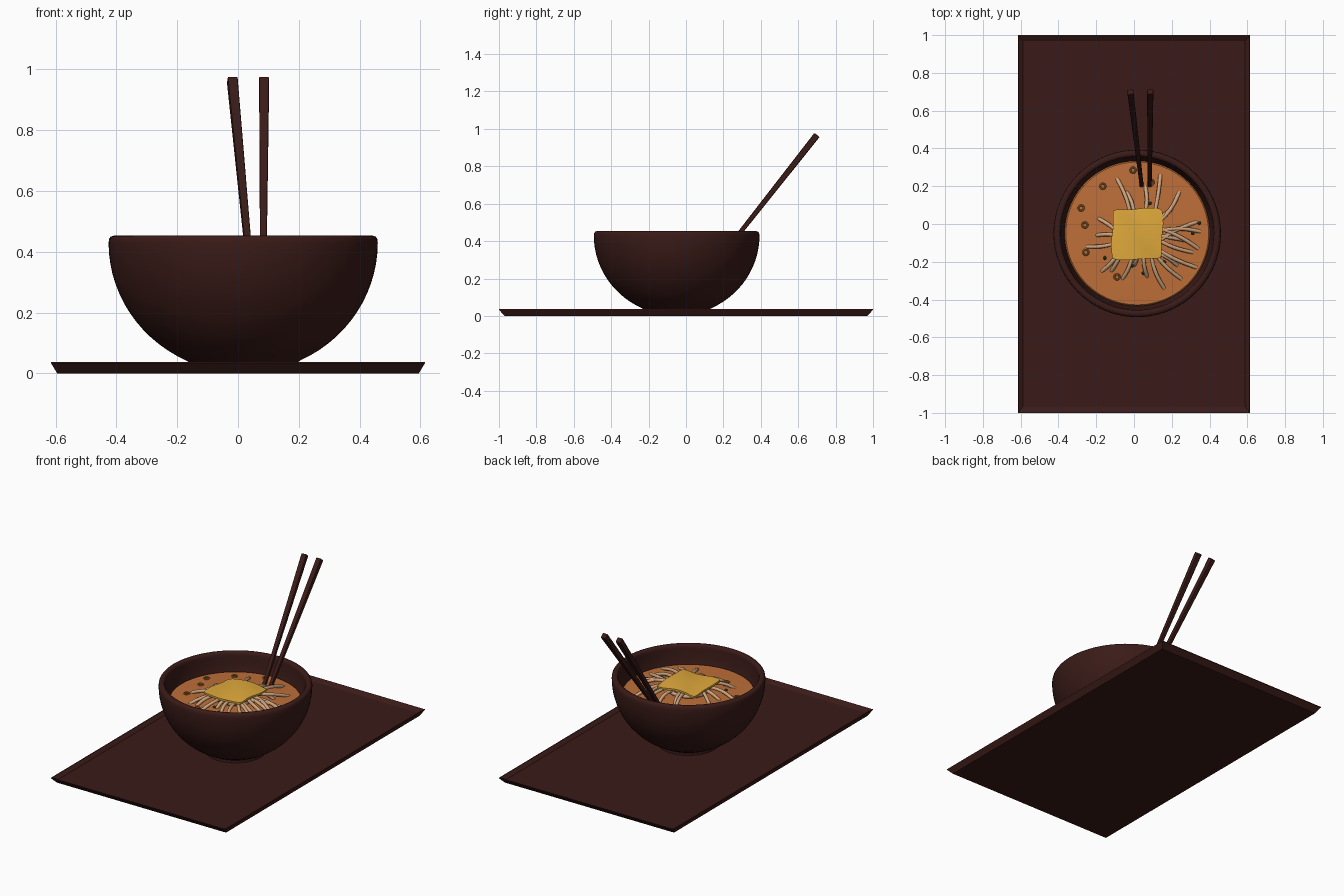
import bpy, bmesh, math, random
from mathutils import Vector

if "Cube" in bpy.data.objects:
    bpy.data.objects.remove(bpy.data.objects["Cube"])

random.seed(4)
CX, CY, SOUP = 0.017, -0.05, 0.34


def mat(name, r, g, b):
    m = bpy.data.materials.new(name)
    m.diffuse_color = (r, g, b, 1)
    m.use_nodes = True
    m.node_tree.nodes["Principled BSDF"].inputs["Base Color"].default_value = m.diffuse_color
    return m


WOOD = mat("dark_wood", 0.042, 0.011, 0.009)
BROTH = mat("broth", 0.52, 0.16, 0.04)
NOODLE = mat("noodle", 0.62, 0.37, 0.2)
EGG = mat("egg", 0.75, 0.4, 0.045)
RING = mat("onion_ring", 0.36, 0.14, 0.04)
HERB = mat("herb", 0.04, 0.08, 0.03)


def add(name, bm, material, smooth=None):
    bmesh.ops.recalc_face_normals(bm, faces=bm.faces)
    me = bpy.data.meshes.new(name)
    bm.to_mesh(me)
    bm.free()
    ob = bpy.data.objects.new(name, me)
    bpy.context.collection.objects.link(ob)
    me.materials.append(material)
    if smooth:
        bpy.ops.object.select_all(action='DESELECT')
        bpy.context.view_layer.objects.active = ob
        ob.select_set(True)
        bpy.ops.object.shade_smooth_by_angle(angle=math.radians(smooth))
    return ob


def loft(name, rings, material, closed=False, smooth=None):
    """Skin a list of equal-length point rings, capping both ends unless closed."""
    bm = bmesh.new()
    vs = [[bm.verts.new(p) for p in r] for r in rings]
    n = len(vs[0])
    pairs = list(zip(vs, vs[1:])) + ([(vs[-1], vs[0])] if closed else [])
    for a, b in pairs:
        for i in range(n):
            j = (i + 1) % n
            bm.faces.new((a[i], a[j], b[j], b[i]))
    if not closed:
        bm.faces.new(vs[0])
        bm.faces.new(vs[-1])
    return add(name, bm, material, smooth)


def lathe(name, profile, material, n=96):
    rings = [[(CX + r * math.cos(2 * math.pi * i / n), CY + r * math.sin(2 * math.pi * i / n), z)
              for i in range(n)] for r, z in profile]
    return loft(name, rings, material, smooth=40)


def tube(name, pts, radii, sides, material, closed=False, smooth=None, turn=0):
    """Sweep a regular polygon along a path."""
    pts = [Vector(p) for p in pts]
    rings, n = [], len(pts)
    for k, p in enumerate(pts):
        if closed:
            t = pts[(k + 1) % n] - pts[k - 1]
        else:
            t = pts[min(k + 1, n - 1)] - pts[max(k - 1, 0)]
        t.normalize()
        u = t.cross(Vector((0, 0, 1))).normalized()
        v = u.cross(t)
        ang = [turn + 2 * math.pi * i / sides for i in range(sides)]
        rings.append([p + (u * math.cos(a) + v * math.sin(a)) * radii[k] for a in ang])
    return loft(name, rings, material, closed, smooth)


# Tray with flared rim and recessed floor
def rect(x, y, z):
    return [(-x, -y, z), (x, -y, z), (x, y, z), (-x, y, z)]


loft("tray", [rect(0.595, 0.97, 0), rect(0.615, 1.0, 0.033), rect(0.615, 1.0, 0.037),
              rect(0.611, 0.996, 0.037), rect(0.588, 0.968, 0.02)], WOOD)

# Bowl: foot, round outer wall, rolled rim, inner wall
outer = []
for i in range(15):
    a = math.radians(-65 + i * 65 / 14)
    outer.append((0.443 * math.cos(a), 0.43 + 0.428 * math.sin(a)))
inner = []
for i in range(14):
    a = math.radians(-i * 85 / 13)
    inner.append((0.405 * math.cos(a), 0.425 + 0.37 * math.sin(a)))
lathe("bowl", [(0.178, 0.018), (0.178, 0.036)] + outer
      + [(0.441, 0.443), (0.436, 0.450), (0.427, 0.453), (0.417, 0.453), (0.41, 0.449), (0.406, 0.44)]
      + inner, WOOD)

# Broth
lathe("broth", [(0.34, SOUP - 0.05), (0.385, SOUP - 0.008), (0.378, SOUP), (0.2, SOUP + 0.006),
                (0.01, SOUP + 0.01)], BROTH)

# Noodles: inner x, y then outer x, y, each arching down from under the egg into the broth
noodles = [(-.02, .06, -.09, .24), (.0, .06, -.04, .17), (.11, .06, .14, .26), (.06, .06, .06, .2),
           (.12, .0, .24, .17), (.13, .03, .2, .08), (.12, -.04, .35, -.04), (.12, -.1, .33, .01),
           (.13, -.02, .34, -.13), (.12, -.08, .31, -.15), (.12, -.06, .29, -.09),
           (.12, -.13, .33, -.23), (.1, -.14, .25, -.29), (.09, -.16, .16, -.34),
           (.05, -.17, .07, -.28), (.11, -.15, .23, -.22), (-.01, -.17, -.06, -.29),
           (-.08, -.15, -.17, -.25), (-.09, -.1, -.25, -.12), (-.09, -.06, -.2, -.06),
           (-.1, -.03, -.19, .03), (-.07, -.16, -.12, -.25), (.02, -.16, .0, -.22)]
for k, (x0, y0, x1, y1) in enumerate(noodles):
    bend = random.uniform(-0.02, 0.02)
    path = []
    for i in range(9):
        t = i / 8
        s = bend * math.sin(math.pi * t)
        path.append((x0 + (x1 - x0) * t - (y1 - y0) * s * 4, y0 + (y1 - y0) * t + (x1 - x0) * s * 4,
                     SOUP - 0.004 + 0.045 * (1 - t ** 2.2)))
    tube(f"noodle_{k}", path, [0.0105] * 9, 8, NOODLE, smooth=50)

# Coiled noodle mound under the egg
for k, r in enumerate((0.05, 0.08, 0.11)):
    path = [(CX + r * math.cos(a), CY + r * math.sin(a), SOUP + 0.035 - k * 0.006)
            for a in (2 * math.pi * i / 24 for i in range(24))]
    tube(f"noodle_coil_{k}", path, [0.012] * 24, 8, NOODLE, closed=True, smooth=50)

# Wavy folded egg slice
bm = bmesh.new()
bmesh.ops.create_grid(bm, x_segments=14, y_segments=14, size=1)
for v in bm.verts:
    x, y = v.co.x, v.co.y
    e = 1 - 0.05 * (x * y) ** 8
    v.co = (CX + 0.133 * x * e + 0.006 * y + 0.003 * math.sin(5 * y),
            CY - 0.003 + 0.134 * y * e + 0.004 * x + 0.003 * math.sin(4 * x),
            0.395 + 0.006 * math.sin(3 * x + 2 * y) - 0.010 * (x * x + y * y) / 2)
top = bmesh.ops.extrude_face_region(bm, geom=bm.faces[:])
bmesh.ops.translate(bm, verts=[g for g in top["geom"] if isinstance(g, bmesh.types.BMVert)],
                    vec=(0, 0, 0.012))
add("egg_slice", bm, EGG, smooth=50)

# Onion rings floating on the broth
for k, (x, y) in enumerate([(-.28, .085), (-.165, .2), (-.005, .285), (-.26, -.005), (-.255, -.15),
                            (-.09, -.28), (.09, .22)]):
    path = [(x + 0.014 * math.cos(a), y + 0.014 * math.sin(a), SOUP + 0.005)
            for a in (2 * math.pi * i / 16 for i in range(16))]
    tube(f"onion_ring_{k}", path, [0.005] * 16, 6, RING, closed=True, smooth=50)

# Herb flakes
for k, (x, y) in enumerate([(.345, .005), (.05, -.26), (.085, .11), (-.155, -.18), (.31, -.05),
                            (-.01, -.22), (.16, -.2)]):
    bm = bmesh.new()
    bmesh.ops.create_icosphere(bm, subdivisions=1, radius=0.011)
    for v in bm.verts:
        v.co = (x + v.co.x, y + v.co.y, SOUP + 0.01 + v.co.z * 0.8)
    add(f"herb_flake_{k}", bm, HERB)

# Tapered square chopsticks leaning on the rim
for k, (xt, xb) in enumerate([(-.019, .042), (.086, .083)]):
    a, b = Vector((xb, 0.19, 0.32)), Vector((xt, 0.70, 0.967))
    stick = tube(f"chopstick_{k}", [a, b], [0.0145, 0.0235], 4, WOOD, turn=math.pi / 4)
    bev = stick.modifiers.new("soft_edges", 'BEVEL')
    bev.width = 0.004
    bev.segments = 2
